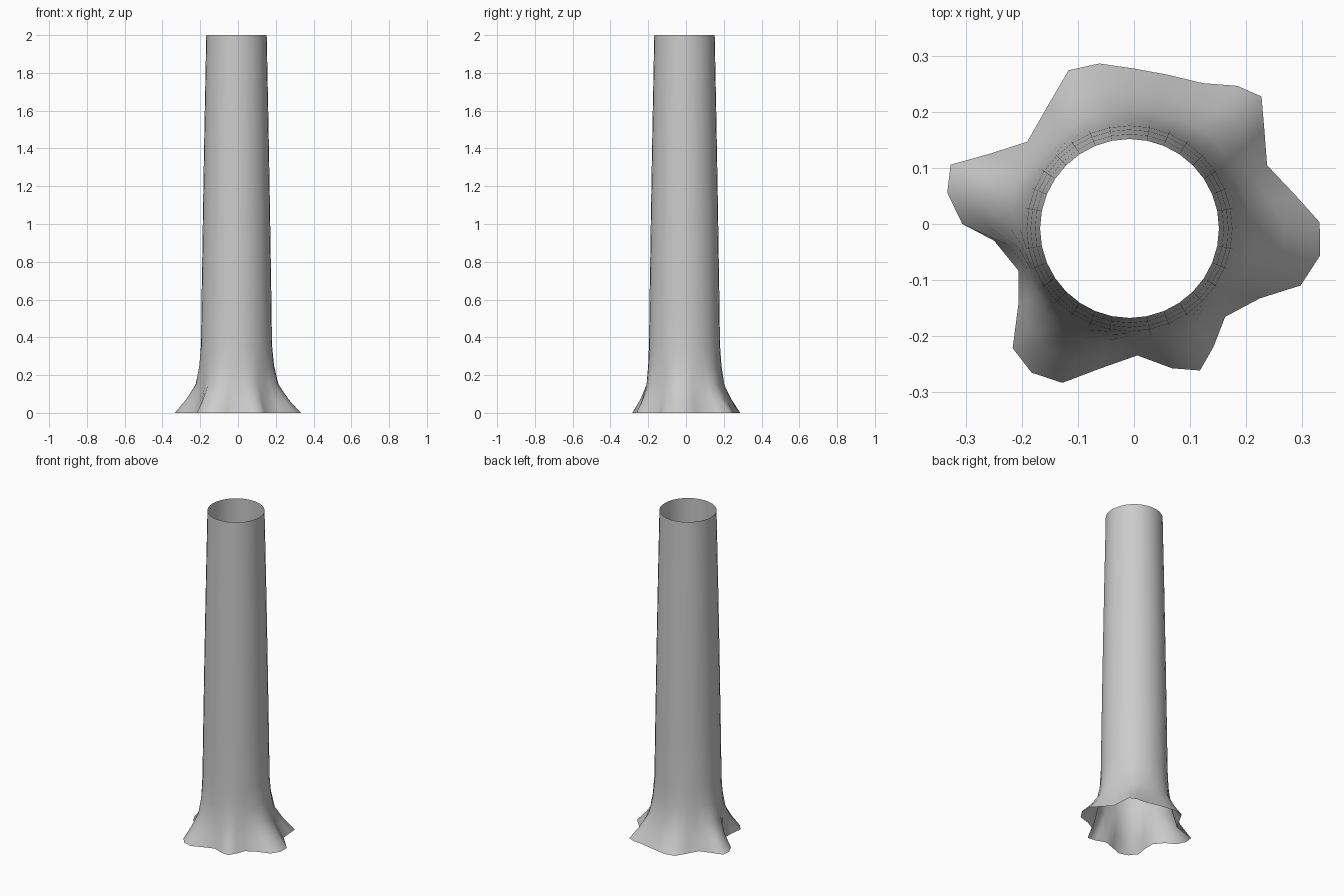
import bpy, bmesh
from math import cos, sin, tau

# Root outline on the ground, 32 points counter-clockwise from +x
ROOTS = [(.332, .003), (.29, .05), (.238, .105), (.233, .17), (.228, .228), (.185, .247),
         (.122, .252), (.06, .267), (0, .278), (-.062, .287), (-.117, .275), (-.155, .21),
         (-.191, .147), (-.26, .125), (-.328, .106), (-.334, .056), (-.307, 0), (-.25, -.03),
         (-.207, -.083), (-.207, -.145), (-.217, -.222), (-.183, -.266), (-.128, -.284),
         (-.062, -.259), (.006, -.235), (.068, -.258), (.118, -.262), (.142, -.22),
         (.163, -.166), (.225, -.133), (.298, -.11), (.333, -.056)]
N = len(ROOTS)
CX, CY = -.008, -.008

# Rings going up: height, trunk radius, how much of the root outline remains
RINGS = [(0, .194, 1), (.07, .193, .57), (.15, .191, .21), (.25, .190, .06),
         (.36, .188, 0), (.65, .184, 0), (1.1, .177, 0), (1.55, .169, 0), (2, .160, 0)]

bm = bmesh.new()
rows = []
for z, r, w in RINGS:
    row = []
    for i, (rx, ry) in enumerate(ROOTS):
        a = tau * i / N
        x, y = CX + r * cos(a), CY + r * sin(a)
        row.append(bm.verts.new((x + (rx - x) * w, y + (ry - y) * w, z)))
    rows.append(row)

# Open tube skin
for lo, hi in zip(rows, rows[1:]):
    for i in range(N):
        j = (i + 1) % N
        bm.faces.new((lo[i], lo[j], hi[j], hi[i])).smooth = True

mesh = bpy.data.meshes.new("tree_trunk")
bm.to_mesh(mesh)
bm.free()
trunk = bpy.data.objects.new("tree_trunk", mesh)
bpy.context.collection.objects.link(trunk)
